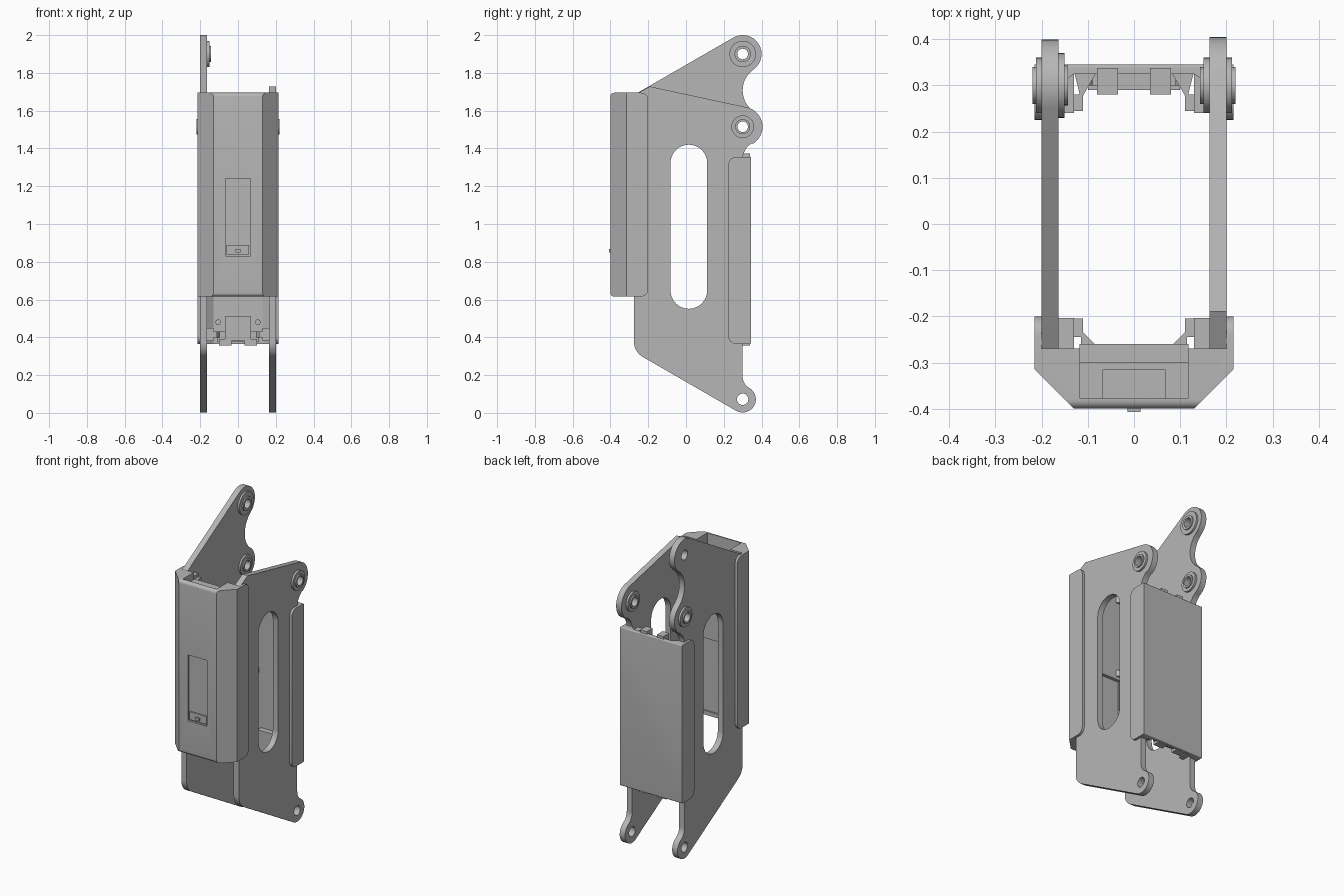
import bpy, bmesh
from math import cos, sin, radians

if "Cube" in bpy.data.objects:
    bpy.data.objects.remove(bpy.data.objects["Cube"])

grey = bpy.data.materials.new("plain grey")
grey.use_nodes = True
colour = (0.47, 0.47, 0.47, 1)
grey.diffuse_color = colour
grey.node_tree.nodes["Principled BSDF"].inputs["Base Color"].default_value = colour


def arc(cx, cy, r, a, b, n=16):
    """Points along an arc from angle a to b in degrees."""
    steps = [radians(a + (b - a) * i / n) for i in range(n + 1)]
    return [(cx + r * cos(t), cy + r * sin(t)) for t in steps]


def circle(cx, cy, r):
    return arc(cx, cy, r, 0, 360, 40)[:-1]


def round_rect(a0, b0, a1, b1, r_low, r_high):
    """Rectangle with one radius on its low side and one on its high side."""
    l, h = r_low, r_high
    return (arc(a0 + l, b0 + l, l, 180, 270, 6) + arc(a1 - h, b0 + h, h, 270, 360, 6)
            + arc(a1 - h, b1 - h, h, 0, 90, 6) + arc(a0 + l, b1 - l, l, 90, 180, 6))


def prism(name, pts, axis, lo, hi):
    """Extrude a flat outline along an axis."""
    place = {"x": lambda a, b, t: (t, a, b),
             "y": lambda a, b, t: (a, t, b),
             "z": lambda a, b, t: (a, b, t)}[axis]
    bm = bmesh.new()
    low = [bm.verts.new(place(a, b, lo)) for a, b in pts]
    high = [bm.verts.new(place(a, b, hi)) for a, b in pts]
    bm.faces.new(low)
    bm.faces.new(high)
    for i in range(len(pts)):
        j = (i + 1) % len(pts)
        bm.faces.new((low[i], low[j], high[j], high[i]))
    bmesh.ops.recalc_face_normals(bm, faces=bm.faces)
    mesh = bpy.data.meshes.new(name)
    bm.to_mesh(mesh)
    bm.free()
    mesh.materials.append(grey)
    ob = bpy.data.objects.new(name, mesh)
    bpy.context.collection.objects.link(ob)
    return ob


def box(name, x0, x1, y0, y1, z0, z1):
    return prism(name, [(x0, y0), (x1, y0), (x1, y1), (x0, y1)], "z", z0, z1)


def combine(ob, tools, operation="DIFFERENCE"):
    """Apply booleans and delete the cutters."""
    for tool in tools:
        mod = ob.modifiers.new("cut", "BOOLEAN")
        mod.operation, mod.object, mod.solver = operation, tool, "EXACT"
    bpy.context.view_layer.update()
    graph = bpy.context.evaluated_depsgraph_get()
    mesh = bpy.data.meshes.new_from_object(ob.evaluated_get(graph))
    ob.modifiers.clear()
    ob.data = mesh
    for tool in tools:
        bpy.data.objects.remove(tool)
    return ob


def mirrored(points):
    """Complete a right-half outline with its left half."""
    return points + [(-x, y) for x, y in reversed(points)]


# Side plates: shared lower outline, different top ears
EAR_Y, FOOT_Z, MID_Z, TOP_Z = 0.30, 0.072, 1.515, 1.90
lower = (arc(-0.185, 0.375, 0.09, 180, 240)
         + arc(EAR_Y, FOOT_Z, 0.07, -120, 60)
         + arc(0.37, 0.193, 0.07, 240, 180)
         + arc(0.40, 1.342, 0.10, 180, 120))
short_top = arc(EAR_Y, MID_Z, 0.105, -60, 77) + [(-0.19, 1.728), (-0.275, 1.684)]
tall_top = (arc(EAR_Y, MID_Z, 0.10, -60, 55)
            + arc(0.435, 1.7075, 0.135, 235, 125)
            + arc(EAR_Y, TOP_Z, 0.10, -55, 120) + [(-0.275, 1.684)])
slot = arc(0.015, 1.323, 0.097, 0, 180) + arc(0.015, 0.648, 0.097, 180, 360)


def side_plate(name, top, x0, x1, ears):
    outlines = [slot] + [circle(EAR_Y, z, 0.03) for z in ears]
    cutters = [prism("cutter", o, "x", x0 - 0.1, x1 + 0.1) for o in outlines]
    return combine(prism(name, lower + top, "x", x0, x1), cutters)


side_plate("left_plate", short_top, 0.163, 0.2, [FOOT_Z, MID_Z])
side_plate("right_plate", tall_top, -0.2, -0.163, [FOOT_Z, MID_Z, TOP_Z])


# Pivot bushings: a wide flange and a narrow sleeve
def bushing(name, z, face, direction, flange, sleeve):
    for part, r, depth in (("flange", flange, 0.012), ("sleeve", sleeve, 0.02)):
        lo, hi = sorted((face, face + direction * depth))
        hole = prism("cutter", circle(EAR_Y, z, 0.028), "x", lo - 0.1, hi + 0.1)
        combine(prism(name + "_" + part, circle(EAR_Y, z, r), "x", lo, hi), [hole])


bushing("left_outer_bushing", MID_Z, 0.2, 1, 0.06, 0.04)
bushing("right_outer_bushing", MID_Z, -0.2, -1, 0.06, 0.04)
bushing("left_inner_bushing", MID_Z, 0.163, -1, 0.06, 0.04)
bushing("right_inner_bushing", MID_Z, -0.163, 1, 0.06, 0.04)
bushing("right_top_bushing", TOP_Z, -0.163, 1, 0.07, 0.043)

# Front cover: chamfered channel with a sunken window
cover = prism("front_cover", mirrored([
    (0.163, -0.27), (0.2, -0.27), (0.2, -0.2), (0.215, -0.2), (0.215, -0.315),
    (0.13, -0.4)]) [:], "z", 0.615, 1.695)
rounded = prism("cutter", round_rect(-0.4, 0.615, -0.2, 1.695, 0.02, 0.04), "x", -0.5, 0.5)
combine(cover, [rounded], "INTERSECT")
combine(cover, [
    box("cutter", -0.117, 0.117, -0.378, -0.1, 0.64, 1.8),
    box("cutter", -0.067, 0.065, -0.5, -0.388, 0.83, 1.242)])
box("window_lower_panel", -0.06, 0.058, -0.396, -0.386, 0.838, 0.888)
box("window_button", -0.014, 0.014, -0.407, -0.39, 0.85, 0.868)
box("window_housing", -0.068, 0.068, -0.38, -0.315, 0.80, 1.27)

# Inner wall behind the front cover, thicker in its upper half
box("front_inner_wall", -0.118, 0.118, -0.30, -0.28, 0.625, 1.65)
box("front_inner_step", -0.118, 0.118, -0.285, -0.26, 1.10, 1.65)

# Rear cover: channel wrapping the plates' back edges
rear = prism("rear_cover", mirrored([
    (0.215, 0.345), (0.215, 0.225), (0.2, 0.225), (0.2, 0.302), (0.163, 0.302),
    (0.13, 0.325)]), "z", 0.365, 1.355)
rounded = prism("cutter", round_rect(0.225, 0.365, 0.345, 1.355, 0.04, 0.006), "x", -0.5, 0.5)
combine(rear, [rounded], "INTERSECT")
box("rear_lower_block", -0.07, 0.07, 0.29, 0.33, 0.38, 0.51)
box("rear_lower_crossbar", -0.11, 0.11, 0.30, 0.33, 0.375, 0.43)

# Clips, wedges and tabs on both sides
for side, s in (("left", 1), ("right", -1)):
    def side_box(name, a, b, *rest):
        x0, x1 = sorted((s * a, s * b))
        return box(side + "_" + name, x0, x1, *rest)

    for z in (0.67, 1.10, 1.58):
        side_box("front_clip", 0.13, 0.164, -0.275, -0.203, z, z + 0.08)
        side_box("front_clip_hook", 0.11, 0.131, -0.245, -0.205, z + 0.02, z + 0.06)
        prism(side + "_front_wedge", [(s * 0.115, -0.23), (s * 0.08, -0.265),
                                      (s * 0.115, -0.265)], "z", z + 0.02, z + 0.06)
    for z in (0.38, 0.83, 1.26):
        side_box("rear_clip", 0.13, 0.164, 0.24, 0.33, z, z + 0.07)
        side_box("rear_clip_hook", 0.11, 0.131, 0.245, 0.28, z + 0.02, z + 0.05)
        prism(side + "_rear_wedge", [(s * 0.115, 0.27), (s * 0.08, 0.33),
                                     (s * 0.13, 0.33)], "z", z + 0.02, z + 0.05)
    side_box("upper_tab", 0.035, 0.08, 0.28, 0.338, 1.32, 1.372)
    side_box("lower_tab", 0.035, 0.10, 0.29, 0.338, 0.358, 0.39)
    prism(side + "_rear_pin", circle(s * 0.105, 0.48, 0.015), "y", 0.30, 0.33)

# Smooth the arcs, keep the edges crisp
for ob in bpy.context.collection.objects:
    if ob.type == "MESH" and grey.name in ob.data.materials:
        bpy.ops.object.select_all(action="DESELECT")
        ob.select_set(True)
        bpy.context.view_layer.objects.active = ob
        bpy.ops.object.shade_smooth_by_angle(angle=radians(30))
